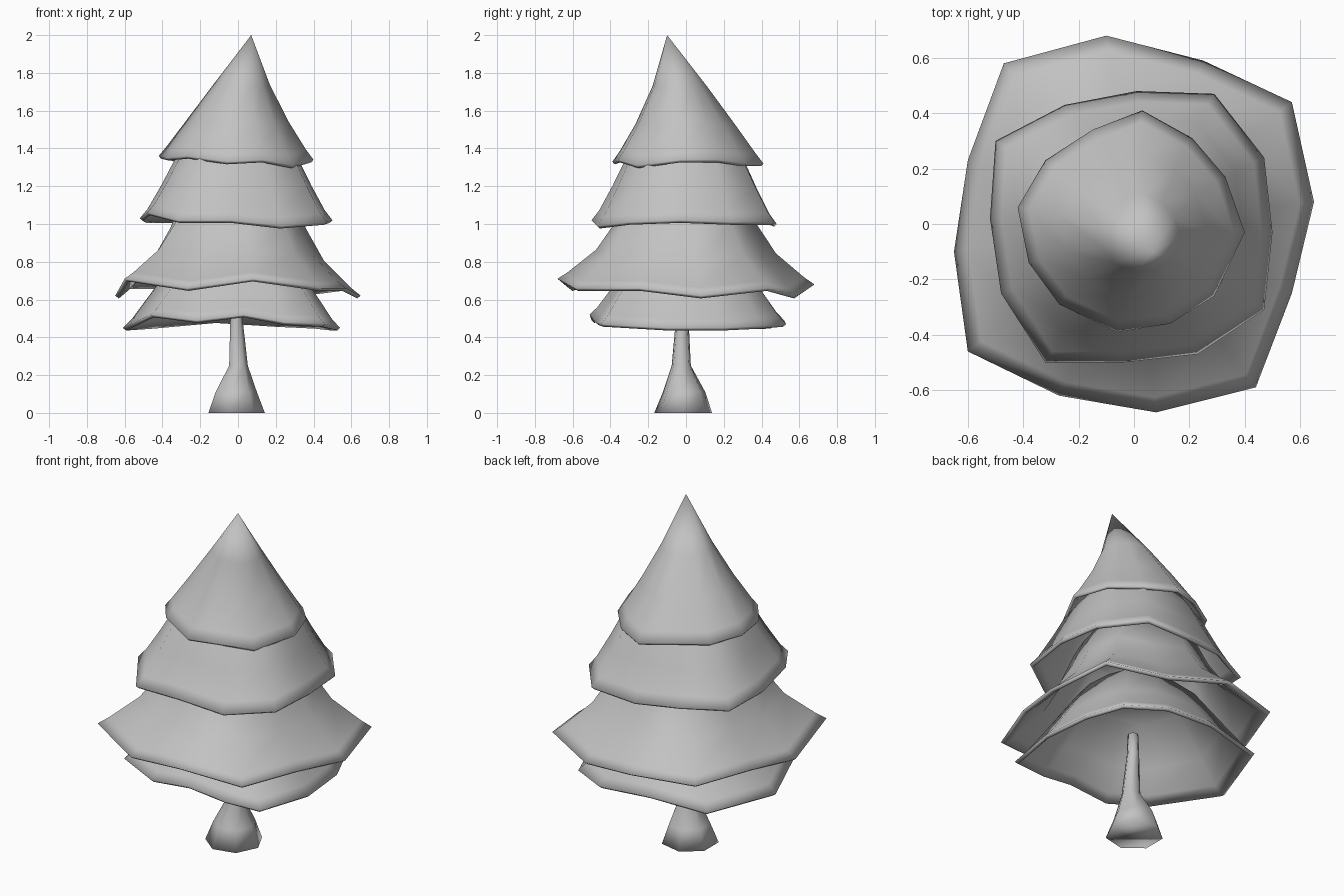
import bpy
import bmesh
from math import cos, sin, pi
from mathutils import Vector

cube = bpy.data.objects.get("Cube")
if cube:
    bpy.data.objects.remove(cube, do_unlink=True)


def make_material(name, colour):
    material = bpy.data.materials.new(name)
    material.use_nodes = True
    material.diffuse_color = colour
    material.node_tree.nodes["Principled BSDF"].inputs["Base Color"].default_value = colour
    return material


grey = make_material("plain_grey", (0.54, 0.54, 0.54, 1))


def loft(name, rings):
    """Skin a stack of closed rings, cap both ends and shade smooth."""
    bm = bmesh.new()
    loops = [[bm.verts.new(point) for point in ring] for ring in rings]
    count = len(rings[0])
    for lower, upper in zip(loops, loops[1:]):
        for i in range(count):
            j = (i + 1) % count
            bm.faces.new((lower[i], lower[j], upper[j], upper[i]))
    bm.faces.new(loops[0])
    bm.faces.new(loops[-1])
    # Rings of zero size collapse into a pointed tip
    bmesh.ops.remove_doubles(bm, verts=bm.verts[:], dist=0.0005)
    bmesh.ops.recalc_face_normals(bm, faces=bm.faces[:])
    for face in bm.faces:
        face.smooth = True
    mesh = bpy.data.meshes.new(name)
    bm.to_mesh(mesh)
    bm.free()
    mesh.materials.append(grey)
    obj = bpy.data.objects.new(name, mesh)
    bpy.context.collection.objects.link(obj)
    return obj


def skirt_ring(rim, top, rise, scale, lean, drop):
    """The rim outline shrunk and lifted part of the way to the top."""
    ring = []
    for x, y, z in rim:
        height = (z / 100) * (1 - rise) + top * rise - drop
        shift = lean * rise ** 2
        ring.append(Vector((x / 100 * scale + shift.x, y / 100 * scale + shift.y, height)))
    return ring


def branch_tier(name, rim, top, profile, lean=(0, 0)):
    """A thin hollow skirt of branches: outer wall, rim, inner wall."""
    lean = Vector(lean)
    outer = [skirt_ring(rim, top, f, s, lean, 0) for f, s in profile]
    inner = [skirt_ring(rim, top, f, s * 0.97, lean, 0.014) for f, s in profile]
    return loft(name, outer[::-1] + inner)


# Rim outlines (hundredths of a unit), clockwise from above
bottom_rim = [(42, 41, 46), (51, 20, 45), (54, -10, 45), (46, -45, 47),
              (25, -48, 48), (3, -51, 52), (-22, -50, 49), (-46, -41, 52),
              (-61, 3, 45), (-46, 46, 46), (-12, 52, 49), (20, 53, 47)]
wide_rim = [(57, 44, 66), (65, 8, 62), (57, -25, 66), (44, -59, 66),
            (8, -68, 71), (-27, -62, 66), (-60, -46, 71), (-65, -10, 62),
            (-60, 23, 67), (-47, 58, 67), (-10, 68, 68), (25, 59, 62)]
middle_rim = [(47, 24, 101), (50, -3, 102), (47, -31, 101), (23, -47, 99),
              (-4, -50, 102), (-32, -50, 102), (-48, -25, 106), (-52, 2, 103),
              (-50, 30, 102), (-25, 43, 102), (1, 48, 100), (29, 47, 101)]
top_rim = [(21, 31, 132), (33, 17, 134), (40, -3, 134), (29, -26, 131),
           (13, -36, 134), (-6, -39, 133), (-27, -29, 136), (-38, -14, 135),
           (-42, 6, 136), (-32, 23, 134), (-15, 34, 134), (3, 41, 132)]

# Four stacked tiers of branches
branch_tier("bottom_branches", bottom_rim, 0.85,
            [(0, 1), (0.12, 0.92), (0.45, 0.76), (1, 0.5)])
branch_tier("wide_branches", wide_rim, 1.15,
            [(0, 1), (0.08, 0.92), (0.35, 0.7), (0.68, 0.55), (1, 0.45)])
branch_tier("middle_branches", middle_rim, 1.45,
            [(0, 1), (0.12, 0.92), (0.42, 0.78), (0.75, 0.64), (1, 0.5)])
branch_tier("top_branches", top_rim, 2.0,
            [(0, 1), (0.08, 0.9), (0.3, 0.66), (0.6, 0.36), (1, 0)], lean=(0.07, -0.1))

# Seven-sided trunk, flared at the foot
sides = 7
trunk_rings = []
for x, y, z, radius in [(-0.015, -0.015, 0, 0.157), (-0.015, -0.01, 0.11, 0.115),
                        (0, -0.025, 0.25, 0.052), (-0.01, -0.02, 0.5, 0.034),
                        (-0.01, -0.02, 0.62, 0.03)]:
    trunk_rings.append([(x + radius * cos(i * 2 * pi / sides),
                         y + radius * sin(i * 2 * pi / sides), z) for i in range(sides)])
loft("trunk", trunk_rings)
